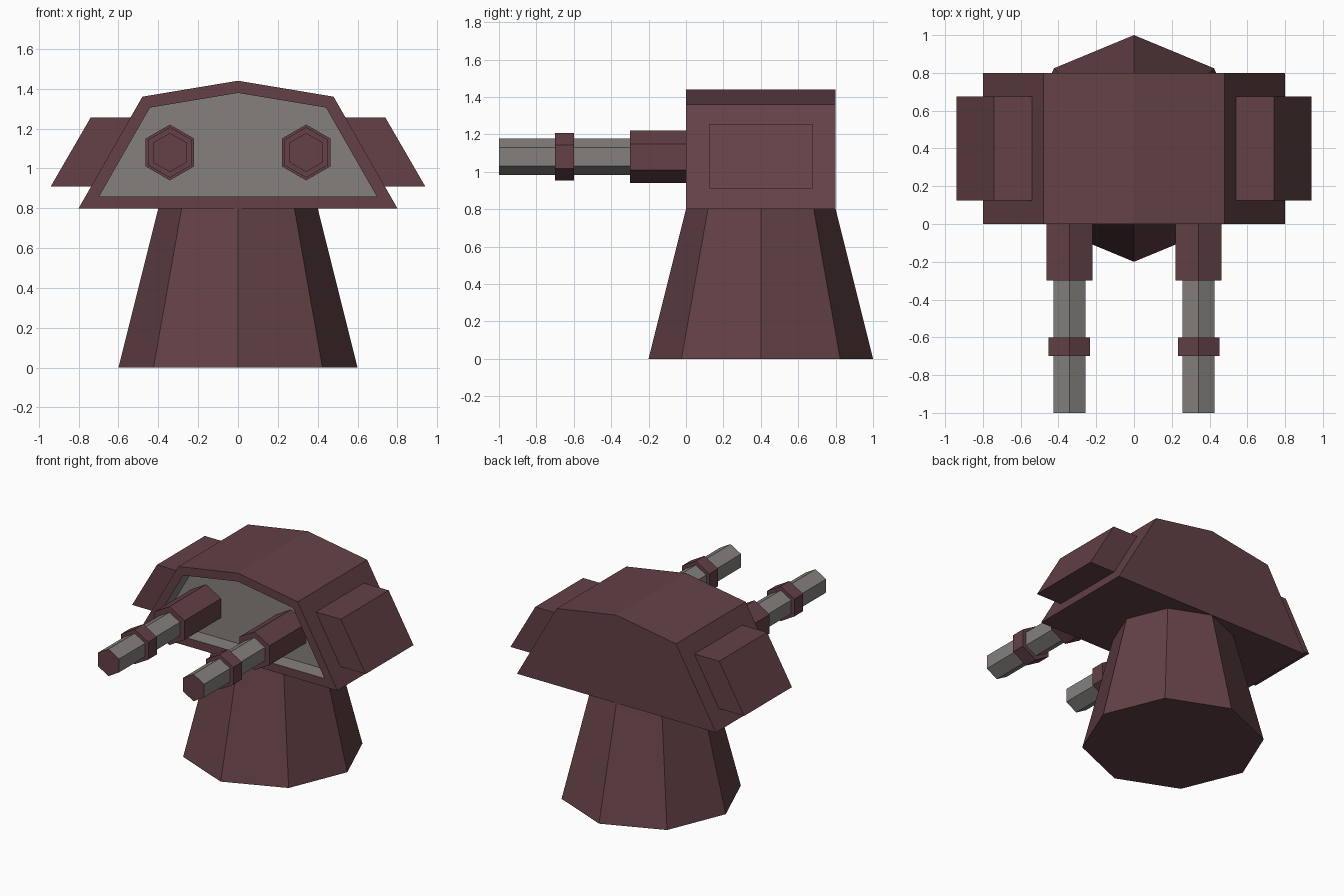
import bpy, bmesh
from math import sin, cos, pi
from mathutils import Vector

cube = bpy.data.objects.get("Cube")
if cube:
    bpy.data.objects.remove(cube, do_unlink=True)


def make_material(name, rgb):
    mat = bpy.data.materials.new(name)
    mat.use_nodes = True
    mat.diffuse_color = (*rgb, 1)
    mat.node_tree.nodes["Principled BSDF"].inputs["Base Color"].default_value = (*rgb, 1)
    return mat


MAROON = make_material("maroon_armour", (0.125, 0.053, 0.061))
GREY = make_material("grey_metal", (0.235, 0.217, 0.204))


def finish(name, bm, materials):
    mesh = bpy.data.meshes.new(name)
    bm.to_mesh(mesh)
    bm.free()
    for mat in materials:
        mesh.materials.append(mat)
    obj = bpy.data.objects.new(name, mesh)
    bpy.context.collection.objects.link(obj)
    return obj


def prism(profile, y0, y1):
    """Extrude an (x, z) outline along y."""
    bm = bmesh.new()
    front = [bm.verts.new((x, y0, z)) for x, z in profile]
    back = [bm.verts.new((x, y1, z)) for x, z in profile]
    bm.faces.new(front)
    bm.faces.new(back[::-1])
    for i in range(len(profile)):
        j = (i + 1) % len(profile)
        bm.faces.new((front[j], front[i], back[i], back[j]))
    bmesh.ops.recalc_face_normals(bm, faces=bm.faces[:])
    return bm


def hexagon(cx, cz, r):
    return [(cx + r * sin(k * pi / 3), cz + r * cos(k * pi / 3)) for k in range(6)]


# Tapered octagonal pedestal
bm = bmesh.new()
bmesh.ops.create_cone(bm, cap_ends=True, segments=8, radius1=0.6, radius2=0.4, depth=0.8)
bmesh.ops.translate(bm, verts=bm.verts[:], vec=(0, 0.4, 0.4))
finish("pedestal", bm, [MAROON])

# Turret head with a recessed grey front
outline = [(-0.8, 0.8), (0.8, 0.8), (0.48, 1.36), (0, 1.44), (-0.48, 1.36)]
bm = prism(outline, 0, 0.8)
bm.faces.ensure_lookup_table()
front = min(bm.faces, key=lambda f: f.calc_center_median().y)
bmesh.ops.inset_individual(bm, faces=[front], thickness=0.06, use_even_offset=True)
cap = bmesh.ops.extrude_discrete_faces(bm, faces=[front])["faces"][0]
bmesh.ops.translate(bm, verts=cap.verts[:], vec=Vector((0, 0.12, 0)))
for face in bm.faces:
    face.material_index = int(0.01 < face.calc_center_median().y < 0.2)
finish("turret_head", bm, [MAROON, GREY])

for side, s in (("left", 1), ("right", -1)):
    # Slanted armour pod on the sloping flank
    pod = [(0.54, 1.255), (0.74, 1.255), (0.94, 0.91), (0.737, 0.91)]
    finish(side + "_side_pod", prism([(s * x, z) for x, z in pod], 0.125, 0.675), [MAROON])

    # Gun: thick sleeve, grey barrel with a maroon muzzle, and a collar
    cx, cz = s * 0.342, 1.08
    finish(side + "_gun_sleeve", prism(hexagon(cx, cz, 0.14), -0.3, 0.13), [MAROON])
    bm = prism(hexagon(cx, cz, 0.098), -1, -0.29)
    for face in bm.faces:
        face.material_index = int(face.normal.y < -0.9)
    finish(side + "_gun_barrel", bm, [GREY, MAROON])
    finish(side + "_gun_collar", prism(hexagon(cx, cz, 0.127), -0.7, -0.6), [MAROON])
